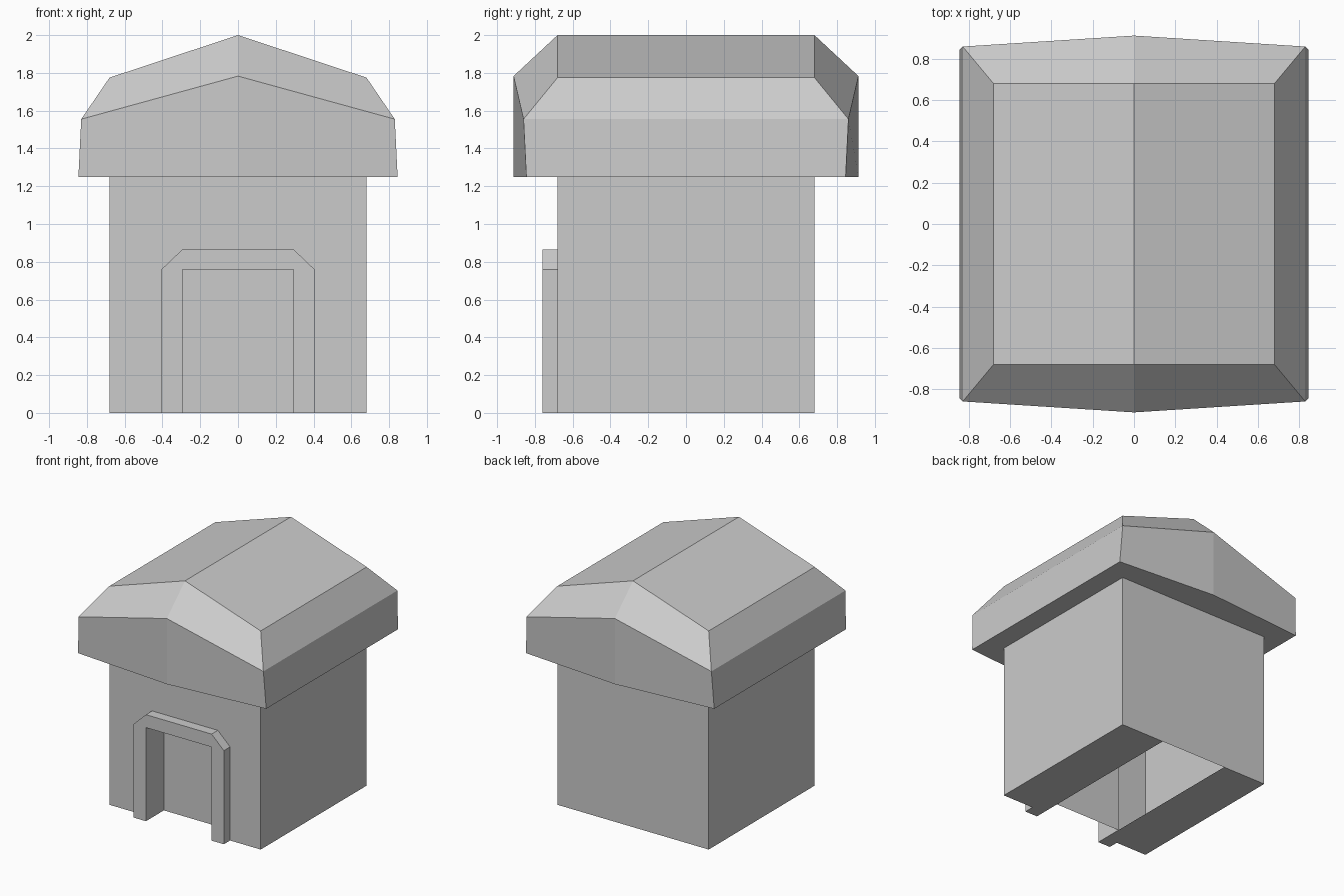
import bpy, bmesh

if "Cube" in bpy.data.objects:
    bpy.data.objects.remove(bpy.data.objects["Cube"])

W = 0.68        # half width of the walls
WALL_TOP = 1.25
DOOR_X, DOOR_Z = 0.295, 0.76
FRAME_Y, RECESS_Y = -0.76, -0.53


def build(name, polys, recalc=True):
    """Make one flat-shaded object from a list of polygons."""
    bm = bmesh.new()
    for pts in polys:
        bm.faces.new([bm.verts.new(p) for p in pts])
    bmesh.ops.remove_doubles(bm, verts=bm.verts[:], dist=1e-4)
    if recalc:
        bmesh.ops.recalc_face_normals(bm, faces=bm.faces[:])
    me = bpy.data.meshes.new(name)
    bm.to_mesh(me)
    bm.free()
    ob = bpy.data.objects.new(name, me)
    bpy.context.collection.objects.link(ob)
    return ob


def loft(a, b, closed=False):
    """Quads between two point rows of equal length."""
    n = len(a)
    return [(a[i], b[i], b[(i + 1) % n], a[(i + 1) % n])
            for i in range(n if closed else n - 1)]


def at_y(profile, y):
    return [(x, y, z) for x, z in profile]


# Door profiles in x, z: outer chamfered arch and inner opening
outer = [(-0.405, 0), (-0.405, DOOR_Z), (-DOOR_X, 0.865),
         (DOOR_X, 0.865), (0.405, DOOR_Z), (0.405, 0)]
inner = [(-DOOR_X, 0), (-DOOR_X, DOOR_Z), (DOOR_X, DOOR_Z), (DOOR_X, 0)]

# Walls: hollow shell, front cut around the door, floor open in the middle
walls = [at_y([(-W, 0)] + outer + [(W, 0), (W, WALL_TOP), (-W, WALL_TOP)], -W),
         at_y([(-W, 0), (W, 0), (W, WALL_TOP), (-W, WALL_TOP)], W)]
for s in (-1, 1):
    walls.append([(s * W, -W, 0), (s * W, W, 0),
                  (s * W, W, WALL_TOP), (s * W, -W, WALL_TOP)])
    walls.append([(s * DOOR_X, -W, 0), (s * W, -W, 0),
                  (s * W, W, 0), (s * DOOR_X, W, 0)])
build("walls", walls)

# Doorway: raised frame, reveal and recessed panel
doorway = loft(at_y(outer, -W), at_y(outer, FRAME_Y))
doorway.append(at_y(outer + inner[::-1], FRAME_Y)[::-1])
doorway += loft(at_y(inner, FRAME_Y), at_y(inner, RECESS_Y))
doorway.append(at_y(inner, RECESS_Y)[::-1])
for s in (-1, 1):
    foot = [(s * 0.405, -W, 0), (s * DOOR_X, -W, 0),
            (s * DOOR_X, FRAME_Y, 0), (s * 0.405, FRAME_Y, 0)]
    doorway.append(foot if s < 0 else foot[::-1])
build("doorway", doorway, recalc=False)


# Roof: overhanging band, sloped rim and gabled top
def ring(x, y, y_mid, z, z_mid):
    return [(x, -y, z), (0, -y_mid, z_mid), (-x, -y, z),
            (-x, y, z), (0, y_mid, z_mid), (x, y, z)]


rings = [ring(W, W, W, WALL_TOP, WALL_TOP),
         ring(0.845, 0.845, 0.913, WALL_TOP, WALL_TOP),
         ring(0.83, 0.86, 0.913, 1.555, 1.783),
         ring(W, W, W, 1.775, 2.0)]
roof = []
for a, b in zip(rings, rings[1:]):
    roof += loft(a, b, closed=True)
t = rings[-1]
roof += [(t[0], t[1], t[4], t[5]), (t[1], t[2], t[3], t[4])]
build("roof", roof)
